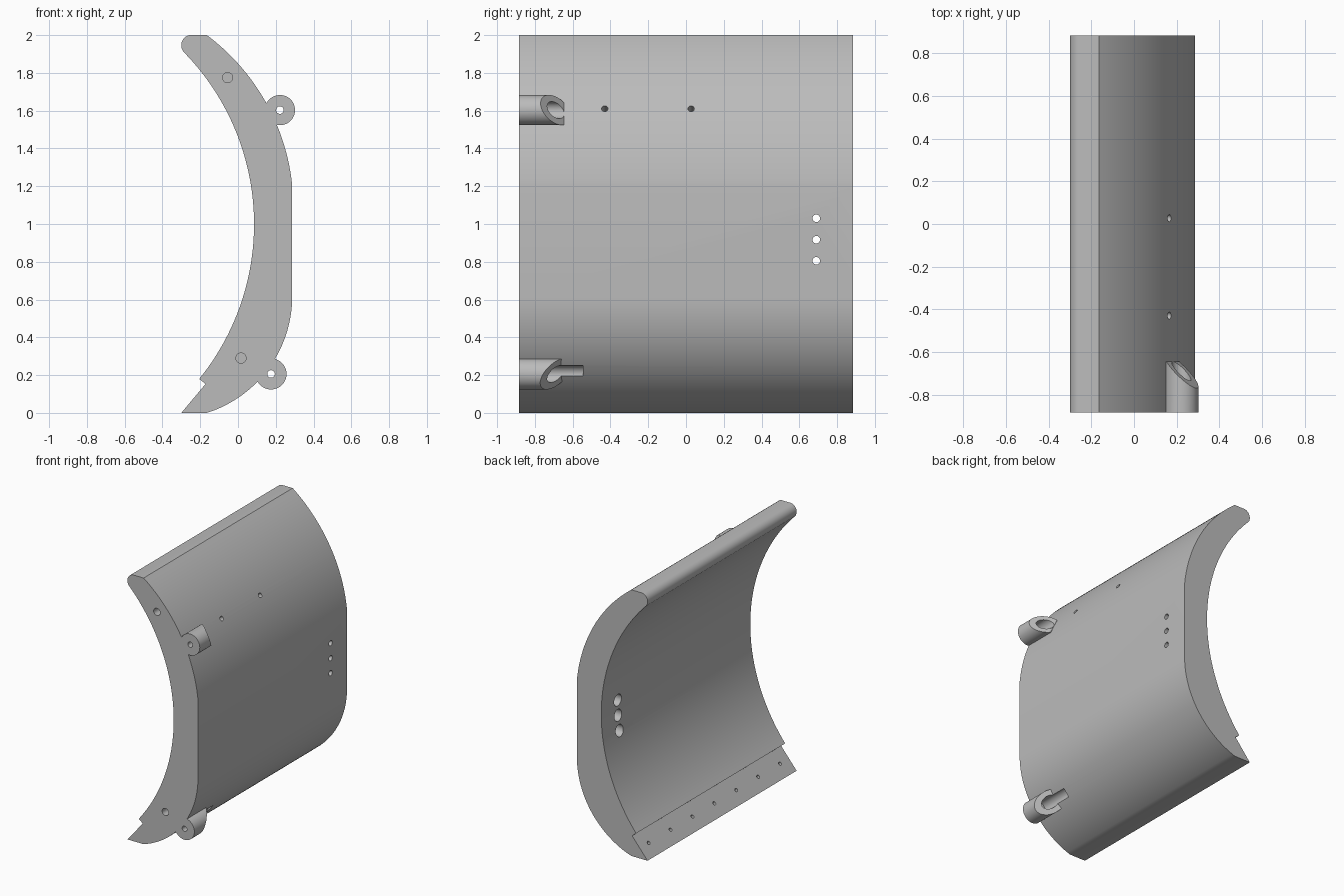
import bpy, bmesh, math
from mathutils import Matrix, Vector

cube = bpy.data.objects.get("Cube")
if cube:
    bpy.data.objects.remove(cube, do_unlink=True)

HALF = 0.885          # half width along y

steel = bpy.data.materials.new("plain grey")
steel.use_nodes = True
GREY = (0.5, 0.5, 0.5, 1)
steel.diffuse_color = GREY
steel.node_tree.nodes["Principled BSDF"].inputs["Base Color"].default_value = GREY


def make_object(name, bm):
    bmesh.ops.recalc_face_normals(bm, faces=bm.faces)
    mesh = bpy.data.meshes.new(name)
    bm.to_mesh(mesh)
    bm.free()
    mesh.materials.append(steel)
    obj = bpy.data.objects.new(name, mesh)
    bpy.context.collection.objects.link(obj)
    return obj


def arc(a, b, c, steps=32):
    """Points of the circle arc from a through b to c."""
    a, b, c = Vector(a), Vector(b), Vector(c)
    u, v = b - a, c - a
    d = 2 * (u.x * v.y - u.y * v.x)
    uu, vv = u.length_squared, v.length_squared
    mid = a + Vector((v.y * uu - u.y * vv, u.x * vv - v.x * uu)) / d
    r = (a - mid).length
    start = math.atan2(a.y - mid.y, a.x - mid.x)
    end = math.atan2(c.y - mid.y, c.x - mid.x)
    sweep = (end - start + math.pi) % (2 * math.pi) - math.pi
    return [(mid.x + r * math.cos(start + sweep * i / steps),
             mid.y + r * math.sin(start + sweep * i / steps)) for i in range(steps + 1)]


def rod(p, q, r, sides=32):
    """Cylinder from p to q."""
    p, q = Vector(p), Vector(q)
    axis = q - p
    bm = bmesh.new()
    turn = axis.to_track_quat('Z', 'Y').to_matrix().to_4x4()
    bmesh.ops.create_cone(bm, cap_ends=True, segments=sides, radius1=r, radius2=r,
                          depth=axis.length, matrix=Matrix.Translation((p + q) / 2) @ turn)
    return bm


def combine(body, tool, operation):
    mod = body.modifiers.new("combine", 'BOOLEAN')
    mod.operation = operation
    mod.solver = 'EXACT'
    mod.object = tool
    bpy.context.view_layer.objects.active = body
    bpy.ops.object.modifier_apply(modifier=mod.name)
    bpy.data.objects.remove(tool, do_unlink=True)


def drill(body, p, q, r, sides=24):
    cutter = make_object("drill_cutter", rod(p, q, r, sides))
    cutter.hide_render = True
    combine(body, cutter, 'DIFFERENCE')


# Curved blade: cross-section drawn in x and z
inner = arc((-0.287, 1.91), (0.085, 1.0), (-0.205, 0.18), 48)
lower = arc((-0.165, 0), (0.1, 0.162), (0.287, 0.61))
upper = arc((0.287, 1.205), (0.206, 1.524), (-0.165, 2))
nose = arc((-0.258, 2), (-0.3, 1.955), (-0.287, 1.91), 10)
profile = inner + [(-0.172, 0.153), (-0.3, 0)] + lower + upper + nose[:-1]

bm = bmesh.new()
face = bm.faces.new([bm.verts.new((x, -HALF, z)) for x, z in profile])
grown = bmesh.ops.extrude_face_region(bm, geom=[face])["geom"]
bmesh.ops.translate(bm, vec=(0, 2 * HALF, 0),
                    verts=[v for v in grown if isinstance(v, bmesh.types.BMVert)])
blade = make_object("curved_blade", bm)

# Hinge bosses: tubes with a slanted end, one near each long edge
bosses = [((0.222, 1.603), (0.894, 0.447), 0.08), ((0.175, 0.206), (0.81, -0.59), 0.082)]
for (x, z), (nx, nz), r in bosses:
    bm = rod((x, -HALF, z), (x, -0.645, z), r, 48)
    cut = bmesh.ops.bisect_plane(bm, geom=bm.verts[:] + bm.edges[:] + bm.faces[:],
                                 plane_co=(x, -0.69, z), plane_no=(nx, 1, nz), clear_outer=True)
    bmesh.ops.holes_fill(bm, edges=[e for e in bm.edges if e.is_boundary])
    combine(blade, make_object("hinge_boss", bm), 'UNION')
for (x, z), _, _ in bosses:
    drill(blade, (x, -0.8, z), (x, -0.545, z), 0.045, 32)
    drill(blade, (x, -0.95, z), (x, -0.75, z), 0.02)

# Blind holes in the front end face
for x, z in ((-0.055, 1.775), (0.016, 0.29)):
    drill(blade, (x, -0.95, z), (x, -0.75, z), 0.027)

# Small blind holes in the outer face
for y in (-0.43, 0.027):
    drill(blade, (0.25, y, 1.655), (0.08, y, 1.565), 0.017)

# Three counterbored through holes
for z in (1.03, 0.917, 0.805):
    drill(blade, (0, 0.69, z), (0.18, 0.69, z), 0.044)
    drill(blade, (0.1, 0.69, z), (0.4, 0.69, z), 0.02)

# Row of bolt holes along the slanted lower edge
slope = Vector((0.77, 0, -0.64))
for i in range(7):
    spot = Vector((-0.236, (i - 3) * 0.26, 0.077))
    drill(blade, spot - slope * 0.05, spot + slope * 0.07, 0.013, 16)

bpy.ops.object.select_all(action='DESELECT')
blade.select_set(True)
bpy.context.view_layer.objects.active = blade
bpy.ops.object.shade_smooth_by_angle(angle=math.radians(25))
